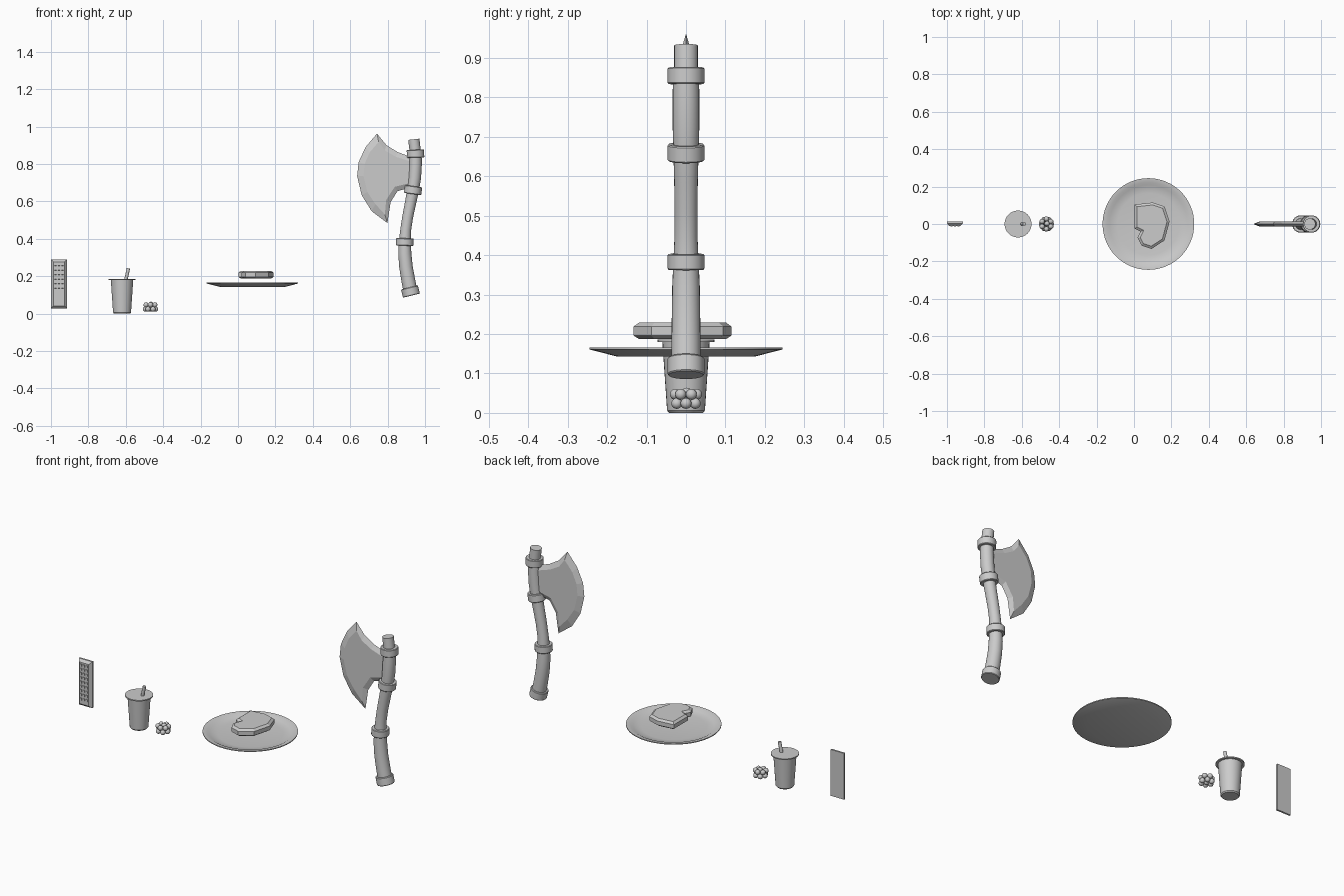
import bpy, bmesh, math
from mathutils import Vector

if "Cube" in bpy.data.objects:
    bpy.data.objects.remove(bpy.data.objects["Cube"])


def make(name, bm, smooth=None):
    bmesh.ops.recalc_face_normals(bm, faces=bm.faces)
    me = bpy.data.meshes.new(name)
    bm.to_mesh(me)
    bm.free()
    ob = bpy.data.objects.new(name, me)
    bpy.context.collection.objects.link(ob)
    if smooth:
        bpy.ops.object.select_all(action='DESELECT')
        ob.select_set(True)
        bpy.context.view_layer.objects.active = ob
        bpy.ops.object.shade_smooth_by_angle(angle=math.radians(smooth))
    return ob


def bridge(bm, loops):
    """Skin equal-length vertex loops and cap both ends."""
    for a, b in zip(loops, loops[1:]):
        n = len(a)
        for i in range(n):
            bm.faces.new((a[i], a[(i + 1) % n], b[(i + 1) % n], b[i]))
    bm.faces.new(loops[0])
    bm.faces.new(loops[-1])


def tube(name, path, segs=24):
    """Round tube in the XZ plane; path rows are x, z, radius."""
    bm = bmesh.new()
    loops = []
    for i, (x, z, r) in enumerate(path):
        p, q = path[max(i - 1, 0)], path[min(i + 1, len(path) - 1)]
        t = Vector((q[0] - p[0], 0, q[1] - p[1])).normalized()
        side = Vector((t.z, 0, -t.x))
        loops.append([bm.verts.new(Vector((x, 0, z)) + side * r * math.cos(a) + Vector((0, r * math.sin(a), 0)))
                      for a in (2 * math.pi * k / segs for k in range(segs))])
    bridge(bm, loops)
    return make(name, bm, 35)


def lathe(name, cx, profile, segs=32, smooth=25):
    """Revolve radius, z rows round a vertical axis at x = cx."""
    bm = bmesh.new()
    loops = [[bm.verts.new((cx + r * math.cos(a), r * math.sin(a), z))
              for a in (2 * math.pi * k / segs for k in range(segs))] for r, z in profile]
    bridge(bm, loops)
    return make(name, bm, smooth)


def wedge_box(bm, x0, x1, z0, z1, back, front, inset):
    """Box whose front face is inset on all sides."""
    loops = []
    for y, d in ((back, 0), (front, inset)):
        loops.append([bm.verts.new(c) for c in ((x0 + d, y, z0 + d), (x1 - d, y, z0 + d),
                                               (x1 - d, y, z1 - d), (x0 + d, y, z1 - d))])
    bridge(bm, loops)


# Remote control: tapered body and button grid
bm = bmesh.new()
wedge_box(bm, -1.0, -0.915, 0.028, 0.29, 0.013, 0.003, 0)
wedge_box(bm, -1.0, -0.915, 0.028, 0.29, 0.003, -0.011, 0.013)
bmesh.ops.remove_doubles(bm, verts=bm.verts, dist=0.0001)
make("remote_body", bm)
bm = bmesh.new()
for row in range(9):
    for col in range(3):
        x, z = -0.976 + col * 0.0185, 0.262 - row * 0.024
        wedge_box(bm, x - 0.006, x + 0.006, z - 0.007, z + 0.007, -0.009, -0.0135, 0.001)
make("remote_buttons", bm)

# Drink cup, lid and straw
lathe("cup", -0.62, [(0.043, 0), (0.048, 0.006), (0.060, 0.181)])
lathe("cup_lid", -0.62, [(0.072, 0.180), (0.072, 0.186)])
tube("straw", [(-0.60, 0.178, 0.009), (-0.586, 0.242, 0.009)], 12)

# Cluster of small balls in two layers
bm = bmesh.new()
spots = [(0, 0, 0.024), (0.003, 0.002, 0.050)]
for layer, (z, rad, turn) in enumerate(((0.024, 0.027, 0), (0.047, 0.027, 30))):
    for k in range(6):
        a = math.radians(60 * k + turn)
        spots.append((rad * math.cos(a), rad * math.sin(a), z))
for x, y, z in spots:
    r = bmesh.ops.create_uvsphere(bm, u_segments=16, v_segments=10, radius=0.0138)
    bmesh.ops.translate(bm, verts=r['verts'], vec=(x - 0.468, y, z))
make("balls", bm, 60)

# Plate
lathe("plate", 0.077, [(0.175, 0.143), (0.245, 0.161), (0.245, 0.166), (0.222, 0.164),
                       (0.208, 0.156), (0.165, 0.150)], 64)

# Slab of food above the plate: outline with chamfered rims
outline = [(0.003, 0.104), (0.10, 0.115), (0.163, 0.094), (0.19, 0.013), (0.163, -0.088),
           (0.094, -0.133), (0.04, -0.115), (0.019, -0.072), (0.035, -0.04), (0.003, -0.024)]
bm = bmesh.new()
loops = []
n = len(outline)
for z, d in ((0.187, 0.013), (0.196, 0), (0.219, 0), (0.229, 0.013)):
    loop = []
    for i in range(n):
        p, c, q = (Vector(outline[(i + k) % n]) for k in (-1, 0, 1))
        e, f = (c - p).normalized(), (q - c).normalized()
        n1, n2 = Vector((e.y, -e.x)), Vector((f.y, -f.x))
        v = c + (n1 + n2) / (1 + n1.dot(n2)) * d
        loop.append(bm.verts.new((v.x, v.y, z)))
    loops.append(loop)
bridge(bm, loops)
make("steak", bm)

# Axe handle with gentle S-curve
tube("axe_handle", [(0.924, 0.11, 0.037), (0.910, 0.18, 0.037), (0.898, 0.25, 0.036), (0.892, 0.32, 0.035),
                    (0.892, 0.385, 0.032), (0.897, 0.45, 0.029), (0.907, 0.516, 0.029), (0.922, 0.59, 0.030),
                    (0.936, 0.66, 0.032), (0.945, 0.73, 0.034), (0.949, 0.80, 0.034), (0.949, 0.855, 0.033)])
tube("axe_handle_top", [(0.949, 0.855, 0.030), (0.940, 0.932, 0.030)])

# Axe collars: centre, axis lean and half height
for name, x, z, lean, h in (("pommel", 0.922, 0.118, -0.24, 0.022), ("lower_collar", 0.892, 0.383, 0.03, 0.020),
                            ("middle_collar", 0.936, 0.66, 0.14, 0.021), ("upper_collar", 0.949, 0.855, -0.03, 0.021)):
    tube("axe_" + name, [(x + lean * s, z + s, r) for s, r in
                         ((-h, 0.044), (-h + 0.003, 0.0465), (h - 0.003, 0.0465), (h, 0.044))])

# Axe blade: sharp outer outline, thick flat cheeks
edge = [(0.743, 0.962), (0.794, 0.90), (0.853, 0.864), (0.93, 0.835), (0.93, 0.675), (0.853, 0.655),
        (0.816, 0.596), (0.799, 0.484), (0.714, 0.548), (0.661, 0.634), (0.637, 0.735), (0.645, 0.81), (0.682, 0.89)]
cheek = [(0.752, 0.918), (0.785, 0.872), (0.845, 0.838), (0.93, 0.81), (0.93, 0.70), (0.838, 0.678),
         (0.792, 0.607), (0.785, 0.53), (0.735, 0.585), (0.692, 0.65), (0.671, 0.735), (0.677, 0.80), (0.704, 0.862)]
bm = bmesh.new()
bridge(bm, [[bm.verts.new((x, y, z)) for x, z in pts] for pts, y in ((cheek, -0.013), (edge, 0), (cheek, 0.013))])
make("axe_blade", bm)
